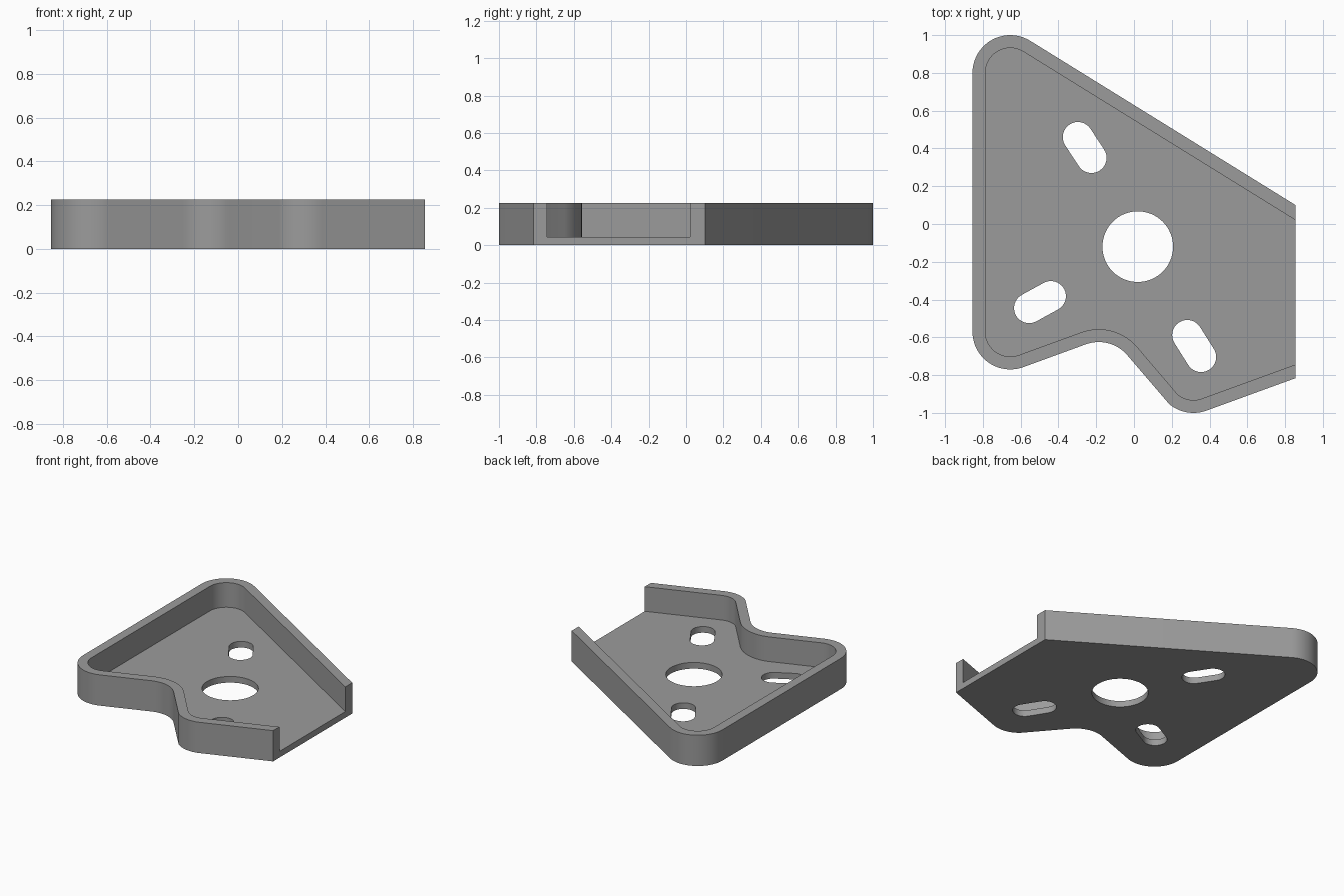
import bpy, bmesh, math

if "Cube" in bpy.data.objects:
    bpy.data.objects.remove(bpy.data.objects["Cube"])

HEIGHT, FLOOR, WALL, END_X = 0.225, 0.045, 0.068, 0.855

# Rounded corners: centre x, centre y, radius, start angle, end angle, +1 convex / -1 concave
CORNERS = [
    (-0.655, 0.80, 0.2, 58.24, 180, 1),
    (-0.655, -0.57, 0.2, 180, 290, 1),
    (-0.187, -0.825, 0.2, 110, 40, -1),
    (0.315, -0.80, 0.2, 230, 290, 1),
]


def arc(cx, cy, r, a0, a1, n):
    angles = [math.radians(a0 + (a1 - a0) * i / n) for i in range(n + 1)]
    return [(cx + r * math.cos(a), cy + r * math.sin(a)) for a in angles]


def outline(inset, end_x):
    """Bracket outline moved inward by inset and cut off straight at end_x."""
    pts = []
    for cx, cy, r, a0, a1, side in CORNERS:
        pts += arc(cx, cy, r - side * inset, a0, a1, 20)

    def run_out(p, degrees):
        return (end_x, p[1] + (end_x - p[0]) * math.tan(math.radians(degrees)))

    return [run_out(pts[0], -31.76)] + pts + [run_out(pts[-1], 20)]


def slot(x0, y0, x1, y1, r):
    a = math.degrees(math.atan2(y1 - y0, x1 - x0))
    return arc(x1, y1, r, a - 90, a + 90, 16) + arc(x0, y0, r, a + 90, a + 270, 16)


def prism(name, pts, z0, z1):
    bm = bmesh.new()
    face = bm.faces.new([bm.verts.new((x, y, z0)) for x, y in pts])
    top = bmesh.ops.extrude_face_region(bm, geom=[face])["geom"]
    bmesh.ops.translate(bm, vec=(0, 0, z1 - z0),
                        verts=[v for v in top if isinstance(v, bmesh.types.BMVert)])
    bmesh.ops.recalc_face_normals(bm, faces=bm.faces)
    mesh = bpy.data.meshes.new(name)
    bm.to_mesh(mesh)
    bm.free()
    obj = bpy.data.objects.new(name, mesh)
    bpy.context.collection.objects.link(obj)
    return obj


# Solid bracket body
bracket = prism("bracket", outline(0, END_X), 0, HEIGHT)
grey = bpy.data.materials.new("grey metal")
grey.diffuse_color = (0.33, 0.33, 0.33, 1)
grey.use_nodes = True
grey.node_tree.nodes["Principled BSDF"].inputs["Base Color"].default_value = grey.diffuse_color
bracket.data.materials.append(grey)

# Tray cavity (open at the right end), centre bore and three slots
cutters = [
    prism("cavity_cutter", outline(WALL, END_X + 0.2), FLOOR, HEIGHT + 0.1),
    prism("bore_cutter", arc(0.02, -0.12, 0.187, 0, 354.375, 63), -0.1, 0.15),
    prism("back_slot_cutter", slot(-0.297, 0.46, -0.225, 0.35, 0.08), -0.1, 0.15),
    prism("left_slot_cutter", slot(-0.555, -0.445, -0.44, -0.382, 0.08), -0.1, 0.15),
    prism("front_slot_cutter", slot(0.282, -0.588, 0.355, -0.704, 0.08), -0.1, 0.15),
]
bpy.context.view_layer.objects.active = bracket
bracket.select_set(True)
for cutter in cutters:
    cutter.hide_render = True
    mod = bracket.modifiers.new(cutter.name, "BOOLEAN")
    mod.operation = "DIFFERENCE"
    mod.solver = "EXACT"
    mod.object = cutter
    bpy.ops.object.modifier_apply(modifier=mod.name)
    bpy.data.objects.remove(cutter)

# Smooth rounded walls, crisp rims
bpy.ops.object.shade_smooth_by_angle(angle=math.radians(30))
